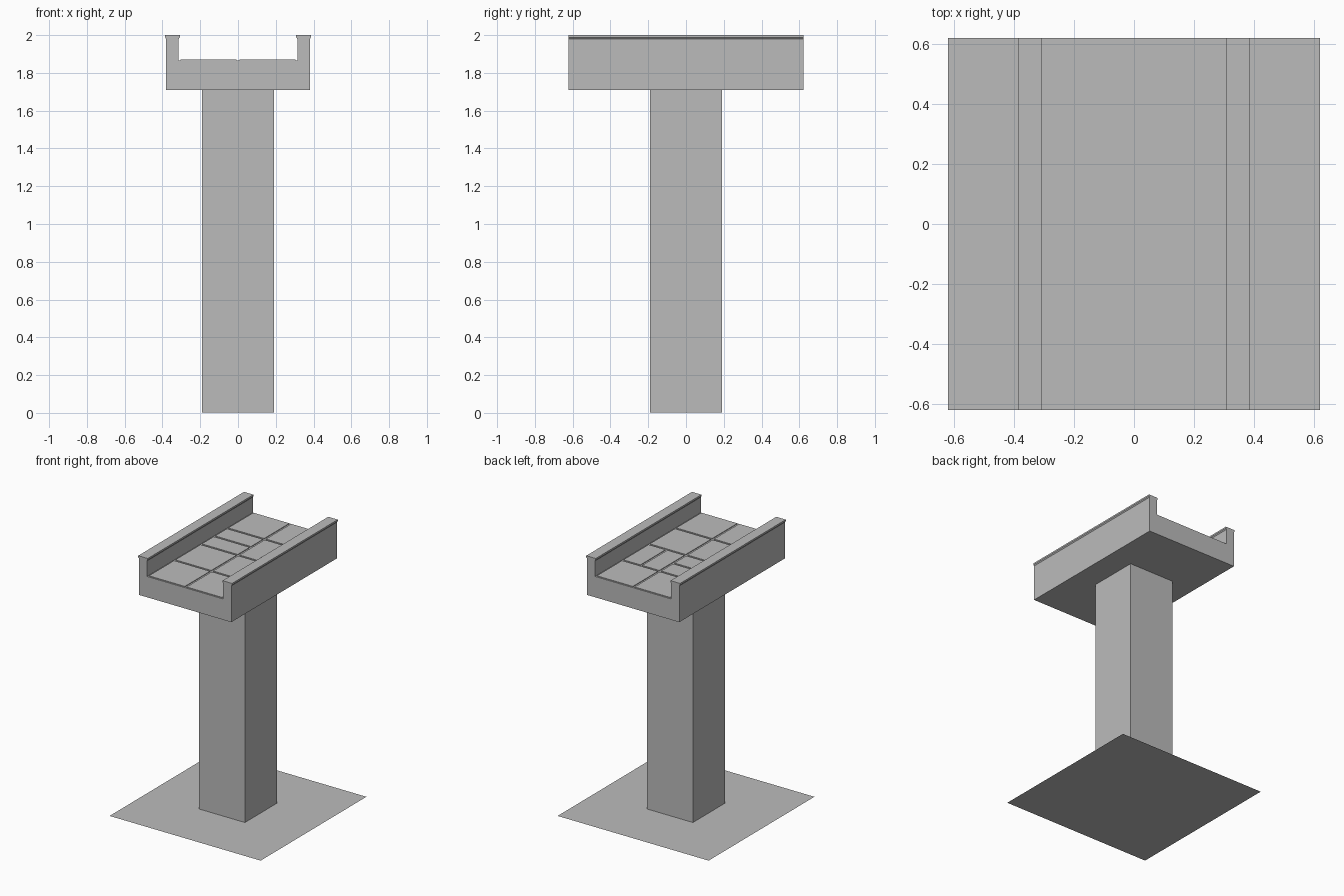
import bpy, bmesh

cube = bpy.data.objects.get("Cube")
if cube:
    bpy.data.objects.remove(cube, do_unlink=True)

stone = bpy.data.materials.new("grey stone")
stone.use_nodes = True
GREY = (0.5, 0.5, 0.5, 1)
stone.diffuse_color = GREY
stone.node_tree.nodes["Principled BSDF"].inputs["Base Color"].default_value = GREY

HALF = 0.622        # half length of deck and ground
CELL = HALF / 2     # paving cell
GAP = 0.0075        # half joint width
FLOOR, TILE_TOP = 1.865, 1.87


def finish(name, bm):
    bmesh.ops.recalc_face_normals(bm, faces=bm.faces)
    mesh = bpy.data.meshes.new(name)
    bm.to_mesh(mesh)
    bm.free()
    mesh.materials.append(stone)
    obj = bpy.data.objects.new(name, mesh)
    bpy.context.collection.objects.link(obj)
    return obj


def box(name, x0, x1, y0, y1, z0, z1):
    bm = bmesh.new()
    bmesh.ops.create_cube(bm, size=1)
    for v in bm.verts:
        v.co.x = x1 if v.co.x > 0 else x0
        v.co.y = y1 if v.co.y > 0 else y0
        v.co.z = z1 if v.co.z > 0 else z0
    return finish(name, bm)


# Ground sheet
bm = bmesh.new()
bmesh.ops.create_grid(bm, x_segments=1, y_segments=1, size=HALF)
finish("ground_sheet", bm)

# Square pillar
box("pillar", -0.19, 0.19, -0.19, 0.19, 0.003, 1.71)

# Deck with side walls and flared copings, one profile drawn along y
half = [(0.38, 1.71), (0.38, 1.98), (0.386, 1.988), (0.386, 2.0),
        (0.308, 2.0), (0.308, 1.988), (0.314, 1.98), (0.314, FLOOR)]
profile = half + [(-x, z) for x, z in reversed(half)]
bm = bmesh.new()
face = bm.faces.new([bm.verts.new((x, -HALF, z)) for x, z in profile])
ext = bmesh.ops.extrude_face_region(bm, geom=[face], use_keep_orig=True)
for v in ext["geom"]:
    if isinstance(v, bmesh.types.BMVert):
        v.co.y = HALF
finish("walled_deck", bm)

# Paving slabs: square cells, two of them split in half
for side, col in (("right", -1), ("left", 0)):
    for row in range(-2, 2):
        cuts = 2 if row == 0 else 1
        nx, ny = (cuts, 1) if col == 0 else (1, cuts)
        w, d = CELL / nx, CELL / ny
        for i in range(nx):
            for j in range(ny):
                x, y = col * CELL + i * w, row * CELL + j * d
                box(f"paving_slab_{side}_{row + 3}_{i + j + 1}",
                    x + GAP, x + w - GAP, y + GAP, y + d - GAP,
                    FLOOR - 0.005, TILE_TOP)
